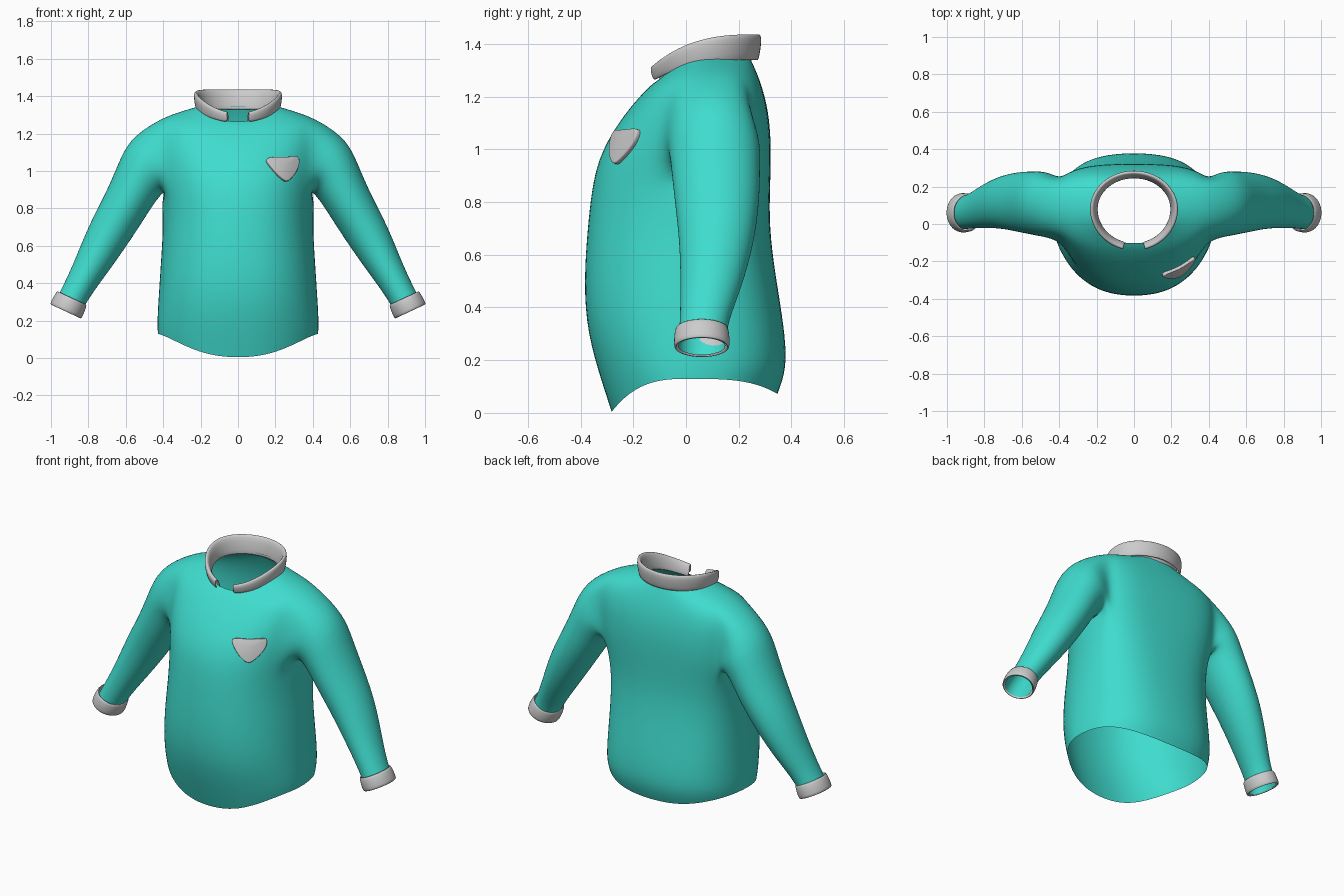
import bpy, bmesh
from math import sin, cos, pi, radians
from mathutils import Vector

if "Cube" in bpy.data.objects:
    bpy.data.objects.remove(bpy.data.objects["Cube"])

teal = bpy.data.materials.new("teal_cloth")
teal.diffuse_color = (0.05, 0.72, 0.62, 1)
teal.use_nodes = True
teal.node_tree.nodes["Principled BSDF"].inputs["Base Color"].default_value = teal.diffuse_color


def finish(name, bm, mat=None, subsurf=0, thick=0):
    bmesh.ops.recalc_face_normals(bm, faces=bm.faces)
    for f in bm.faces:
        f.smooth = True
    me = bpy.data.meshes.new(name)
    bm.to_mesh(me)
    bm.free()
    ob = bpy.data.objects.new(name, me)
    bpy.context.collection.objects.link(ob)
    if mat:
        me.materials.append(mat)
    if thick:
        m = ob.modifiers.new("thickness", 'SOLIDIFY')
        m.thickness, m.offset = thick, 0
    if subsurf:
        m = ob.modifiers.new("smooth", 'SUBSURF')
        m.levels = m.render_levels = subsurf
    return ob


def bridge(bm, a, b, closed=True):
    n = len(a)
    for i in range(n if closed else n - 1):
        j = (i + 1) % n
        bm.faces.new((a[i], a[j], b[j], b[i]))


def sleeve_frame(c, tangent):
    t = Vector((tangent[0], 0, tangent[1])).normalized()
    return Vector(c), t, Vector((-t.z, 0, t.x))


# Shirt: torso rings with armholes, sleeves grown out of the armholes
# half width, front y, mid y, back y, front z, side z, back z, back squareness
levels = [
    (.432, -.285, .00, .350, .000, .130, .070, .80),
    (.436, -.315, .00, .388, .09, .19, .17, .80),
    (.427, -.380, .01, .375, .30, .34, .33, .80),
    (.415, -.392, .03, .342, .50, .52, .52, .80),
    (.403, -.378, .06, .318, .70, .70, .70, .75),
    (.412, -.362, .09, .320, .85, .85, .85, .70),
    (.428, -.337, .10, .324, .96, .96, .96, .65),
    (.440, -.287, .10, .322, 1.06, 1.07, 1.06, .65),
    (.450, -.222, .10, .312, 1.15, 1.18, 1.15, .65),
    (.435, -.168, .10, .292, 1.21, 1.272, 1.23, .70),
    (.330, -.132, .09, .268, 1.245, 1.312, 1.295, .80),
    (.210, -.105, .08, .245, 1.262, 1.347, 1.345, .95)]
N, LOW, HIGH, HALF = 24, 5, 9, 2
bm = bmesh.new()
rings = []
for k, (hx, yf, ym, yb, zf, zs, zb, square) in enumerate(levels):
    ring = []
    for i in range(N):
        a = 2 * pi * i / N
        c, s = cos(a), sin(a)
        back = s > 1e-6
        x = hx * abs(c) ** (square if back else .85) * (1 if c > 0 else -1)
        y = ym + (abs(s) ** square * (yb - ym) if back else s * (ym - yf))
        w = abs(s) ** (3 if k < 2 else 2)
        ring.append(bm.verts.new((x, y, zs + ((zb if back else zf) - zs) * w)))
    rings.append(ring)
for k in range(len(rings) - 1):
    for i in range(N):
        d = min(i + .5, N - (i + .5))        # columns away from the +x side
        in_hole = d < HALF or abs(d - N / 2) < HALF
        if not (LOW <= k < HIGH and in_hole):
            j = (i + 1) % N
            bm.faces.new((rings[k][i], rings[k][j], rings[k + 1][j], rings[k + 1][i]))

# sleeve rings: centre, tangent (x, z), radius across, radius in y
sleeve = [
    ((.485, .108, 1.035), (.80, -.60), .170, .180),
    ((.542, .112, .935), (.68, -.73), .142, .172),
    ((.602, .118, .815), (.52, -.85), .126, .166),
    ((.700, .118, .650), (.50, -.80), .118, .145),
    ((.795, .095, .475), (.50, -.85), .092, .118),
    ((.868, .068, .350), (.45, -.89), .077, .093),
    ((.920, .060, .252), (.42, -.90), .078, .091)]
loop = [(LOW, c) for c in (0, 1)] + [(r, HALF) for r in range(LOW, HIGH)]
loop += [(HIGH, c) for c in range(HALF, -HALF, -1)]
loop += [(r, -HALF) for r in range(HIGH, LOW, -1)] + [(LOW, -2), (LOW, -1)]
for side in (1, -1):
    prev = [rings[r][(c if side > 0 else N // 2 - c) % N] for r, c in loop]
    for c, tan, rp, ry in sleeve:
        c, t, p = sleeve_frame(c, tan)
        cur = []
        for j in range(len(loop)):
            a = -pi / 2 + 2 * pi * j / len(loop)
            v = c + p * rp * sin(a) + Vector((0, ry * cos(a), 0))
            cur.append(bm.verts.new((v.x * side, v.y, v.z)))
        bridge(bm, prev, cur)
        prev = cur
shirt = finish("shirt", bm, teal, subsurf=2)

# Cuffs: thick closed bands around the sleeve ends
section = [(-.040, .005), (-.036, .014), (.036, .018), (.042, .012), (.041, .003), (-.036, .002)]
for side, name in ((1, "cuff_left"), (-1, "cuff_right")):
    bm = bmesh.new()
    c, t, p = sleeve_frame((.904, .060, .286), (.42, -.90))
    bands = []
    for along, out in section:
        band = []
        for j in range(24):
            a = 2 * pi * j / 24
            v = c + t * along + p * (.077 + out) * sin(a) + Vector((0, (.090 + out) * cos(a), 0))
            band.append(bm.verts.new((v.x * side, v.y, v.z)))
        bands.append(band)
    for k in range(len(bands)):
        bridge(bm, bands[k], bands[(k + 1) % len(bands)])
    finish(name, bm, subsurf=1)

# Collar: folded section swept round the neck, open at the front
bm = bmesh.new()
gap, steps = radians(14), 40
rows = []
for i in range(steps + 1):
    a = -pi / 2 + gap + (2 * pi - 2 * gap) * i / steps
    c, s = cos(a), sin(a)
    rise = 1 - ((1 - s) / 2) ** 3          # 0 at the front, 1 at the back
    base = 1.258 + .080 * rise
    h = .052 + .046 * rise
    fold = [(-.002, -.012), (.004, .4 * h), (.018, h - .006), (.030, h), (.036, h - .010),
            (.034, .5 * h), (.024, -.002)]
    row = []
    for out, up in fold:
        y = .08 + s * ((.168 if s > 0 else .185) + out)
        row.append(bm.verts.new(((.198 + out) * c, y, base + up)))
    rows.append(row)
for a, b in zip(rows, rows[1:]):
    bridge(bm, a, b, closed=False)
finish("collar", bm, subsurf=1, thick=.006)

# Chest patch: rounded shield projected onto the shirt front
outline = [(.145, 1.055), (.162, 1.070), (.235, 1.066), (.305, 1.078), (.320, 1.070), (.322, 1.030),
           (.300, .983), (.268, .946), (.252, .939), (.225, .957), (.190, .993), (.157, 1.034)]
bm = bmesh.new()
cx, cz = .245, 1.025
prev = None
for f in (1, .92, .6, .3):
    cur = [bm.verts.new((cx + (x - cx) * f, -.7, cz + (z - cz) * f)) for x, z in outline]
    if prev:
        bridge(bm, prev, cur)
    prev = cur
mid = bm.verts.new((cx, -.7, cz))
for i in range(len(prev)):
    bm.faces.new((prev[i], prev[(i + 1) % len(prev)], mid))
patch = finish("chest_patch", bm)
m = patch.modifiers.new("project", 'SHRINKWRAP')
m.target, m.wrap_method = shirt, 'PROJECT'
m.use_project_y, m.use_positive_direction = True, True
m = patch.modifiers.new("thickness", 'SOLIDIFY')
m.thickness, m.offset = .036, 0
m = patch.modifiers.new("smooth", 'SUBSURF')
m.levels = m.render_levels = 2
